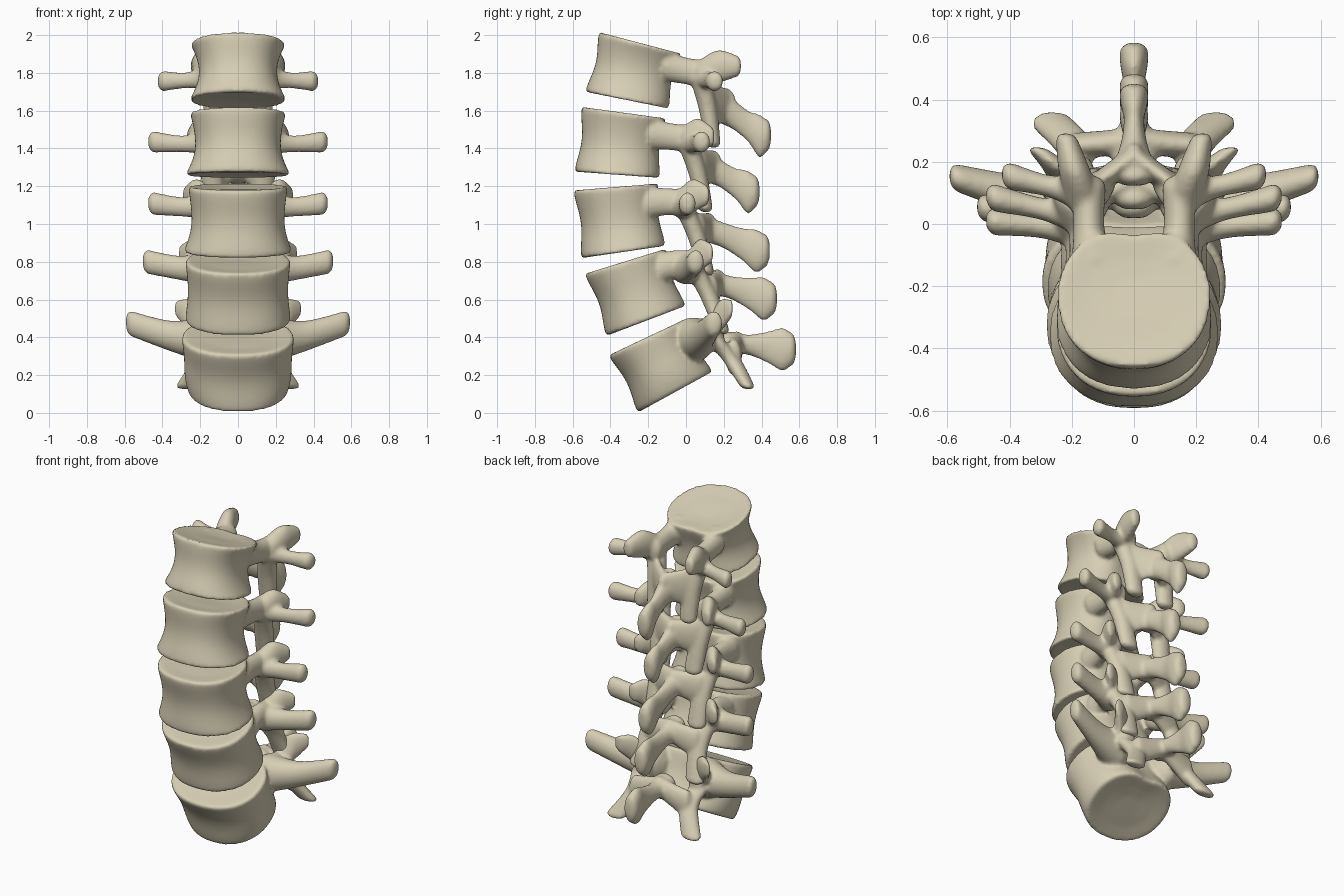
import bpy, bmesh
from math import sin, cos, pi, exp, copysign, radians
from mathutils import Vector

if "Cube" in bpy.data.objects:
    bpy.data.objects.remove(bpy.data.objects["Cube"])


def loft(bm, rings):
    """Skin a list of point rings into a closed shell."""
    rows = [[bm.verts.new(p) for p in r] for r in rings]
    n = len(rows[0])
    for a, b in zip(rows, rows[1:]):
        for i in range(n):
            bm.faces.new((a[i], a[(i + 1) % n], b[(i + 1) % n], b[i]))
    for row in (rows[0], rows[-1]):
        mid = bm.verts.new(sum((v.co for v in row), Vector()) / n)
        for i in range(n):
            bm.faces.new((row[i], row[(i + 1) % n], mid))


def catmull(p, t):
    """Smooth interpolation through tuples p, t in segments."""
    i = min(int(t), len(p) - 2)
    f = t - i
    a, b, c, d = p[max(i - 1, 0)], p[i], p[i + 1], p[min(i + 2, len(p) - 1)]
    return [0.5 * (2 * q + (r - o) * f + (2 * o - 5 * q + 4 * r - s) * f * f
                   + (3 * q - o - 3 * r + s) * f ** 3) for o, q, r, s in zip(a, b, c, d)]


def tube(bm, axis, pts, mirror=True):
    """Rounded limb. pts = (x, y, z, half size 1, half size 2); sections lie across axis."""
    e = [Vector(row) for row in ((1, 0, 0), (0, 1, 0), (0, 0, 1))]
    u, v = [e[i] for i in range(3) if i != axis]
    n = (len(pts) - 1) * 6
    path = [catmull(pts, i / 6) for i in range(n + 1)]

    def cap(end, nxt, order):
        d = (Vector(end[:3]) - Vector(nxt[:3])).normalized() * min(end[3:]) * .75
        return [(Vector(end[:3]) + d * h, (1 - h * h) ** .5, end) for h in order]
    steps = (cap(path[0], path[1], (.9, .6, .3)) + [(Vector(q[:3]), 1, q) for q in path]
             + cap(path[-1], path[-2], (.3, .6, .9)))
    for s in ((1, -1) if mirror else (1,)):
        rings = []
        for c, k, q in steps:
            r = [c + k * (u * q[3] * cos(pi * j / 10) + v * q[4] * sin(pi * j / 10)) for j in range(20)]
            rings.append([Vector((p.x * s, p.y, p.z)) for p in r])
        loft(bm, rings)


def body(bm, place, depth, height, w_top, w_mid, w_bot):
    """Vertebral body: dished end plates, crisp rims, narrow waist, hollow back."""
    ends = ((.3, .04), (.6, .03), (.9, .003), (.975, 0))
    prof = [(d, k) for k, d in ends]
    prof += [(.03 + .94 * i / 14, 1 - .08 * (1 - (i / 7 - 1) ** 2) ** 2) for i in range(15)]
    prof += [(1 - d, k) for k, d in reversed(ends)]
    rings = []
    for t, k in prof:
        q = 2 * t - 1
        w = w_mid + ((w_top if q > 0 else w_bot) - w_mid) * q * q
        if .02 < t < .98 and k > .9:
            w /= k ** .7
        h = height * (t - .5)
        r = []
        for j in range(56):
            a = 2 * pi * j / 56
            x = copysign(abs(sin(a)) ** .88, sin(a))
            y = copysign(abs(cos(a)) ** .92, cos(a))
            if y > 0:
                y -= .11 * exp(-(x / .35) ** 2)
            # the front is a little taller than the back
            r.append(place(x * w * k, y * k * depth / 2, h * (1 - .04 * y)))
        rings.append(r)
    loft(bm, rings)


bone = bpy.data.materials.new("bone")
bone.diffuse_color = (.68, .62, .46, 1)
bone.use_nodes = True
bone.node_tree.nodes["Principled BSDF"].inputs["Base Color"].default_value = bone.diffuse_color

# body centre y, z, tilt, height | upper facet reach y, z | transverse tip x, y, z | spinous tip y, z
spine = [
    (-.268, 1.805, -13, .312, .20, .045, .395, .085, -.035, .352, -.325),
    (-.338, 1.424, -6, .332, .135, .015, .445, .09, -.015, .365, -.28),
    (-.342, 1.025, 6.5, .348, .135, .04, .445, .04, -.005, .445, -.255),
    (-.257, .648, 19, .335, .11, .06, .475, .035, .015, .435, -.18),
    (-.123, .260, 27, .328, .115, .14, .565, .03, .065, .435, -.07),
]

for n, (cy, cz, tilt, high, fy, fz, tx, ty, tz, sy, sz) in enumerate(spine):
    u = n / 4                       # 0 at the top bone, 1 at the lowest
    co, si = cos(radians(tilt)), sin(radians(tilt))

    def place(x, y, z):
        return Vector((x, cy + y * co - z * si, cz + y * si + z * co))

    bm = bmesh.new()
    body(bm, place, .468, high, .252 + .045 * u * u, .212 + .08 * u, .258 + .03 * sin(pi * u))

    # pedicles join the body to the rear arch; hub is the middle of the arch side
    hub = place(.145 + .05 * u, .33 - .05 * u * u, .062 - .04 * u * u)

    def at(x, y, z, a, b):
        return (x, hub.y + y, hub.z + z, a, b)
    px = hub.x
    tube(bm, 1, [(*place(px - .01, .15, .07), .065, .085), (*place(px, .25, .065), .05, .072),
                 at(px, .05, 0, .055, .075)])

    # upper facets
    sx = .16 + .05 * u
    tube(bm, 1, [at(sx, 0, .01, .055, .065),
                 at(sx + .03, fy * .5, fz * .6 + .015, .052, .088), at(sx + .055 + .035 * u, fy, fz, .036, .058)])

    # lower facets
    lean, drop = .07 + .13 * u, -.36 + .1 * u ** 6
    mid = at(.125 + .065 * u, lean * .6 + .005, drop * .48, .06, .05)
    tube(bm, 2, [at(px + .01, .03 * u + .01, -.03, .06, .055), mid,
                 at(.115 + .145 * u * u, lean + .005, drop, .056 + .012 * u, .04)])

    # transverse processes
    ry, r = .03 - .11 * u ** 3, .058 + .062 * u ** 3
    tube(bm, 0, [at(.18, ry, -.02, r, r),
                 at(.18 + (tx - .18) * .45, ry + (ty - ry) * .45, tz * .3 - .02, .036 + .034 * u ** 3, .042 + .04 * u * u),
                 at(tx, ty, tz, .045, .054 + .014 * u)])

    # sloping laminae meet at the spinous process
    h, by, bz = .09 - .03 * u, .1, sz * .5
    root = at(0, by + .05, bz, .045, h)
    tube(bm, 0, [(mid[0], mid[1] + .01, mid[2] + .01, .042, h + .035),
                 (mid[0] / 2, (mid[1] + root[1]) / 2 + .005, (mid[2] + root[2]) / 2 + .005, .042, h + .015), root])

    # spinous process: a thin blade with a deep rounded end
    blade = ((0, 0, .075, h), (.33, .3, .045, h * .9), (.65, .7, .033, .085), (.87, 1, .044, .115), (1, 1, .046, .092))
    tube(bm, 1, [at(0, by + (sy - by) * f, bz + (sz - bz) * g, a, b) for f, g, a, b in blade], mirror=False)

    bmesh.ops.recalc_face_normals(bm, faces=bm.faces)
    name = f"lumbar_vertebra_{n + 1}"
    me = bpy.data.meshes.new(name)
    bm.to_mesh(me)
    bm.free()
    me.materials.append(bone)
    ob = bpy.data.objects.new(name, me)
    bpy.context.collection.objects.link(ob)
    # fuse the parts into one smooth bone
    rm = ob.modifiers.new("fuse", 'REMESH')
    rm.mode, rm.voxel_size, rm.use_smooth_shade = 'VOXEL', .011, True
    sm = ob.modifiers.new("soften", 'SMOOTH')
    sm.factor, sm.iterations = .5, 6
